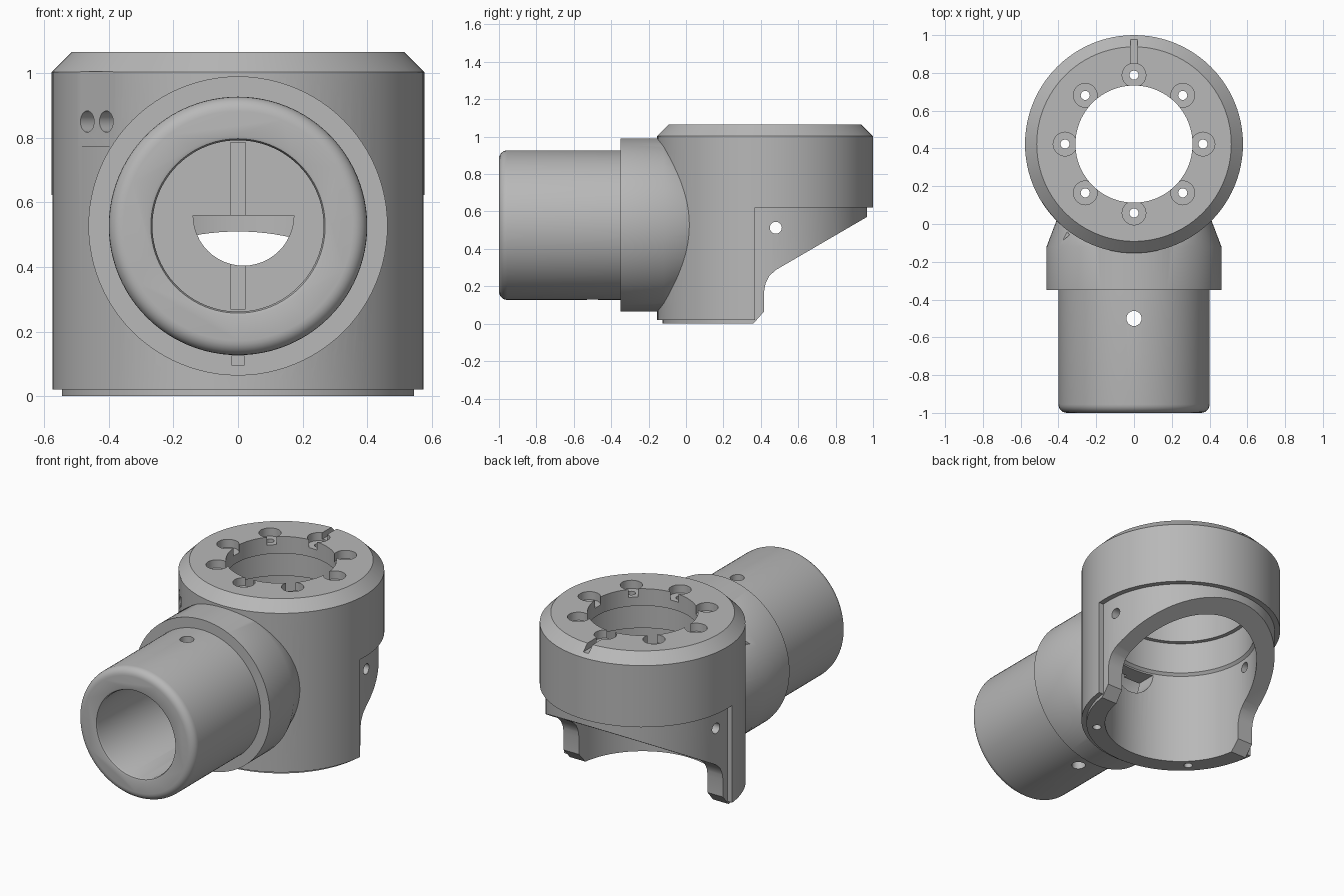
import bpy, bmesh, math
from mathutils import Matrix, Vector

if "Cube" in bpy.data.objects:
    bpy.data.objects.remove(bpy.data.objects["Cube"], do_unlink=True)

metal = bpy.data.materials.new("plain_grey")
metal.use_nodes = True
GREY = (0.48, 0.48, 0.48, 1)
metal.diffuse_color = GREY
metal.node_tree.nodes["Principled BSDF"].inputs["Base Color"].default_value = GREY

CY = 0.423      # axis of the upright housing
PZ = 0.527      # axis of the pipe
R = 0.577       # housing radius
UPRIGHT = Matrix.Translation((0, CY, 0))
ALONG_Y = Matrix.Translation((0, 0, PZ)) @ Matrix.Rotation(-math.pi / 2, 4, 'X')


def finish(name, bm):
    bmesh.ops.recalc_face_normals(bm, faces=bm.faces)
    mesh = bpy.data.meshes.new(name)
    bm.to_mesh(mesh)
    bm.free()
    mesh.materials.append(metal)
    ob = bpy.data.objects.new(name, mesh)
    bpy.context.collection.objects.link(ob)
    return ob


def turned(name, profile, matrix, sides=96):
    """Solid of revolution from (radius, height) pairs, capped at both ends."""
    bm = bmesh.new()
    rings = []
    for r, h in profile:
        angles = [2 * math.pi * i / sides for i in range(sides)]
        rings.append([bm.verts.new((r * math.cos(a), r * math.sin(a), h)) for a in angles])
    for lo, hi in zip(rings, rings[1:]):
        for i in range(sides):
            j = (i + 1) % sides
            bm.faces.new((lo[i], lo[j], hi[j], hi[i]))
    bm.faces.new(rings[0])
    bm.faces.new(rings[-1])
    bm.transform(matrix)
    return finish(name, bm)


def box(name, lo, hi):
    bm = bmesh.new()
    bmesh.ops.create_cube(bm, size=1)
    lo, hi = Vector(lo), Vector(hi)
    bm.transform(Matrix.Translation((lo + hi) / 2) @ Matrix.Diagonal((*(hi - lo), 1)))
    return finish(name, bm)


def prism(name, outline, axis, start, end):
    """Extrude a 2D outline along x (outline is y, z) or along y (outline is x, z)."""
    bm = bmesh.new()
    make = (lambda p: (start, *p)) if axis == 'x' else (lambda p: (p[0], start, p[1]))
    face = bm.faces.new([bm.verts.new(make(p)) for p in outline])
    out = bmesh.ops.extrude_face_region(bm, geom=[face])
    step = (end - start, 0, 0) if axis == 'x' else (0, end - start, 0)
    bmesh.ops.translate(bm, vec=step, verts=[v for v in out["geom"] if isinstance(v, bmesh.types.BMVert)])
    return finish(name, bm)


def hole(point, direction, radius, depth):
    """Round cutter whose middle sits on the point."""
    turn = Vector(direction).to_track_quat('Z', 'Y').to_matrix().to_4x4()
    return turned("drill", [(radius, -depth), (radius, depth)],
                  Matrix.Translation(point) @ turn, 24)


def combine(target, tool, operation='DIFFERENCE'):
    mod = target.modifiers.new("join", 'BOOLEAN')
    mod.operation, mod.solver, mod.object = operation, 'EXACT', tool
    bpy.context.view_layer.objects.active = target
    bpy.ops.object.modifier_apply(modifier=mod.name)
    bpy.data.objects.remove(tool, do_unlink=True)


# Upright housing with top chamfer and bottom lip
body = turned("pipe_fitting_body", [(0.548, 0), (0.548, 0.02), (R, 0.02), (R, 1.003),
                                    (0.515, 1.065)], UPRIGHT)

# Collar and round-nosed pipe
collar = turned("collar", [(0.463, -0.35), (0.463, -0.12), (0.409, 0.022), (0.3, 0.1)], ALONG_Y)
nose = [(0.4 - 0.045 * (1 - math.sin(t * math.pi / 12)),
         -1 + 0.045 * (1 - math.cos(t * math.pi / 12))) for t in range(7)]
pipe = turned("pipe", nose + [(0.4, -0.2)], ALONG_Y)
combine(body, collar, 'UNION')
combine(body, pipe, 'UNION')

# Stepped bore of the housing, open at the top through a ring plate
combine(body, turned("bore", [(0.44, -0.1), (0.44, 0.57), (0.425, 0.585), (0.425, 0.78),
                              (0.4, 0.78), (0.4, 0.96), (0.31, 0.96), (0.31, 1.2)], UPRIGHT))

# Pipe bore with a rounded mouth
combine(body, turned("pipe_bore", [(0.28, -1.1), (0.28, -1), (0.27, -0.997), (0.265, -0.985),
                                   (0.265, -0.12)], ALONG_Y))

# Thinner rear skirt
step = box("rear_step", (-0.8, 0.37, -0.1), (0.8, 1.3, 0.622))
combine(step, turned("skirt_core", [(0.545, -0.2), (0.545, 0.8)], UPRIGHT))
combine(body, step)

# Sloping rear opening that leaves two legs
slope = [(0.27, -0.1), (0.36, 0), (0.417, 0.065), (0.417, 0.17), (0.425, 0.215),
         (0.445, 0.255), (0.48, 0.287), (0.97, 0.572), (1.3, 0.764), (1.3, -0.1)]
combine(body, prism("rear_opening", slope, 'x', -0.8, 0.8))

# Half-moon passage between pipe and housing, with grooves above and below
moon = [(0.017 + 0.156 * math.cos(math.pi * i / 24), 0.56 - 0.156 * math.sin(math.pi * i / 24))
        for i in range(25)]
combine(body, prism("half_moon", moon, 'y', -0.3, 0.2))
for lo, hi in ((0.27, 0.42), (0.55, 0.785)):
    combine(body, box("groove", (-0.023, -0.2, lo), (0.023, -0.095, hi)))

# Eight counterbored screw holes in the top ring
for i in range(8):
    a = i * math.pi / 4
    spot = Vector((0.365 * math.cos(a), CY + 0.365 * math.sin(a), 1.065))
    combine(body, hole(spot, (0, 0, 1), 0.063, 0.05))
    combine(body, hole(spot, (0, 0, 1), 0.024, 0.2))

# Index notch at the back of the top ring, and key notch under the pipe
combine(body, box("index_notch", (-0.018, 0.83, 1.025), (0.018, 1.1, 1.2)))
combine(body, box("key_notch", (-0.018, -0.4, 0.095), (0.018, -0.3, 0.126)))

# Pin hole down through the pipe, cross holes in the legs, blind holes in the lip
combine(body, hole((0, -0.5, PZ), (0, 0, 1), 0.04, 0.6))
combine(body, hole((0, 0.48, 0.513), (1, 0, 0), 0.032, 0.8))
for side in (-1, 1):
    combine(body, hole((side * 0.346, CY - 0.346, 0), (0, 0, 1), 0.025, 0.1))

# Flat pad with two blind holes on the front corner
out = Vector((-0.4375, -0.366, 0)).normalized()
across = Vector((-out.y, out.x, 0))
pad_spot = Vector((0, CY, 0)) + out * 0.57
bm = bmesh.new()
bmesh.ops.create_cube(bm, size=1)
bm.transform(Matrix.Translation(pad_spot + out * 0.1 + Vector((0, 0, 0.89)))
             @ Matrix.Rotation(math.atan2(out.y, out.x), 4, 'Z')
             @ Matrix.Diagonal((0.2, 0.3, 0.23, 1)))
combine(body, finish("pad", bm))
for side in (-1, 1):
    combine(body, hole(pad_spot + across * side * 0.046 + Vector((0, 0, 0.85)), out, 0.033, 0.06))

# Smooth shading with crisp edges
bpy.ops.object.select_all(action='DESELECT')
body.select_set(True)
bpy.context.view_layer.objects.active = body
bpy.ops.object.shade_smooth_by_angle(angle=math.radians(30))
